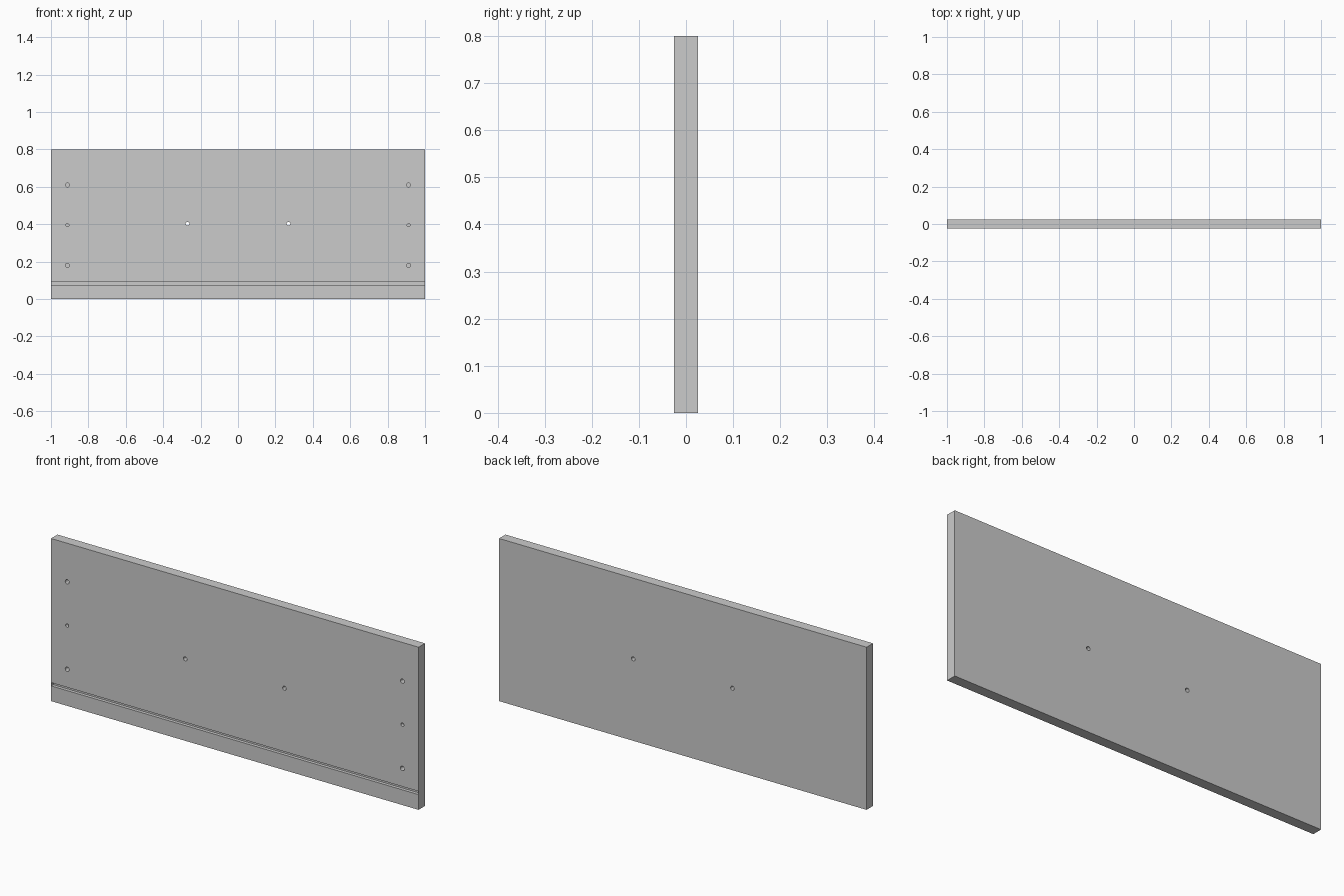
import bpy
import math

if "Cube" in bpy.data.objects:
    bpy.data.objects.remove(bpy.data.objects["Cube"])

W, T, H = 2.0, 0.05, 0.8
FRONT = -T / 2


def box(name, size, loc):
    bpy.ops.mesh.primitive_cube_add(size=1, location=loc)
    ob = bpy.context.object
    ob.name = name
    ob.scale = size
    bpy.ops.object.transform_apply(location=False, rotation=False, scale=True)
    return ob


def drill(name, x, z, r, depth):
    # cylinder along y, entering from the front face
    over = 0.01
    bpy.ops.mesh.primitive_cylinder_add(
        vertices=16, radius=r, depth=depth + over,
        location=(x, FRONT + (depth - over) / 2, z),
        rotation=(math.pi / 2, 0, 0))
    ob = bpy.context.object
    ob.name = name
    return ob


# Main board
panel = box("drawer_front_panel", (W, T, H), (0, 0, H / 2))

# Groove for the bottom sheet; the outer ends stay closed
depth = 0.016
cutters = [box("groove_cutter", (W - 0.002, depth * 2, 0.016), (0, FRONT, 0.083))]

for s in (-1, 1):
    # Blind fixing holes: dowel, screw, dowel
    for z, r in ((0.18, 0.011), (0.395, 0.0085), (0.61, 0.011)):
        cutters.append(drill("fixing_hole_cutter", s * 0.912, z, r, 0.025))
    # Handle holes right through the board
    cutters.append(drill("handle_hole_cutter", s * 0.27, 0.403, 0.01, T + 0.01))

# Cut everything out of the board
bpy.context.view_layer.objects.active = panel
for c in cutters:
    mod = panel.modifiers.new("cut", 'BOOLEAN')
    mod.operation = 'DIFFERENCE'
    mod.solver = 'EXACT'
    mod.object = c
    bpy.ops.object.modifier_apply(modifier=mod.name)
for c in cutters:
    bpy.data.objects.remove(c, do_unlink=True)
